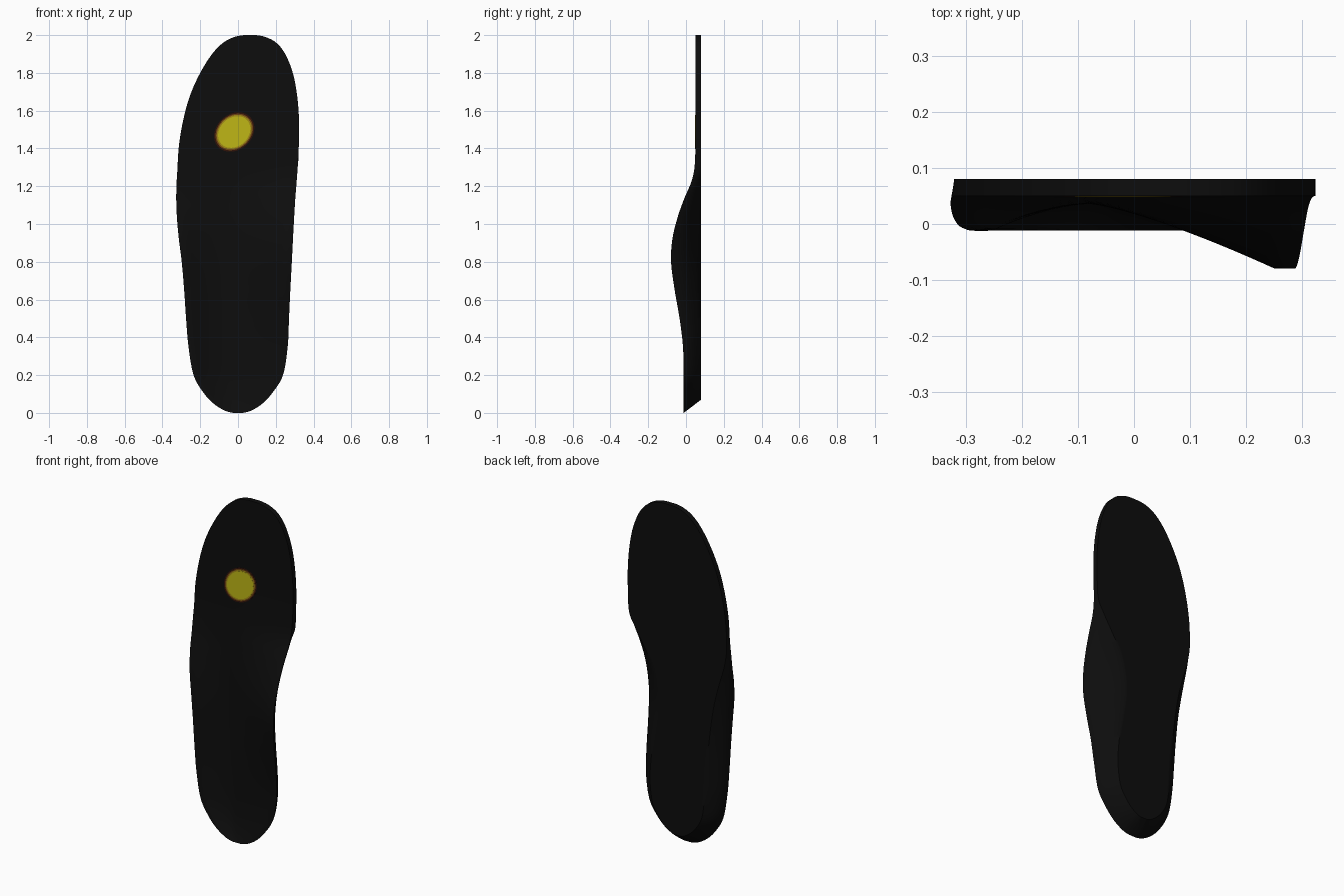
import bpy, bmesh, math

if "Cube" in bpy.data.objects:
    bpy.data.objects.remove(bpy.data.objects["Cube"])

BACK = 0.08          # flat underside plane
NV, SUB, NW = 32, 7, 6

# rim stations, heel to toe: z, left x, right x, left y, right y, floor y
RIM = [
    (0.0, -.025, .025, -.012, -.012, -.012), (.012, -.07, .07, -.012, -.012, -.006),
    (.05, -.13, .13, -.012, -.012, .008), (.11, -.185, .185, -.012, -.012, .022),
    (.2, -.235, .238, -.012, -.013, .031), (.35, -.262, .263, -.012, -.016, .035),
    (.5, -.275, .27, -.012, -.034, .036), (.65, -.285, .277, -.012, -.06, .036),
    (.8, -.298, .285, -.01, -.079, .036), (.92, -.313, .291, -.002, -.072, .038),
    (1.03, -.323, .297, .015, -.046, .041), (1.13, -.327, .303, .036, -.011, .045),
    (1.22, -.325, .31, .046, .027, .048), (1.3, -.32, .316, .05, .045, .05),
    (1.42, -.312, .322, .05, .05, .05), (1.55, -.29, .323, .05, .05, .05),
    (1.68, -.254, .313, .05, .05, .05), (1.8, -.2, .29, .05, .05, .05),
    (1.9, -.137, .25, .05, .05, .05), (1.96, -.078, .202, .05, .05, .05),
    (1.99, -.02, .145, .05, .05, .05), (2.0, .03, .095, .05, .05, .05)]
# underside outline where it is inset from the rim: z, left x, right x
BASE = [
    (.07, -.02, .02), (.078, -.045, .045), (.105, -.085, .085), (.15, -.125, .125),
    (.22, -.16, .162), (.35, -.178, .178), (.5, -.187, .168), (.65, -.203, .143),
    (.8, -.222, .122), (.92, -.243, .132), (1.03, -.272, .163), (1.13, -.302, .22),
    (1.22, -.318, .275), (1.3, -.32, .314)]
BASE += [r[:3] for r in RIM[len(BASE):]]


def spline(rows):
    """Catmull-Rom through table rows, SUB steps per span."""
    out, n = [], len(rows)
    for i in range(n - 1):
        a, b, c, d = (rows[min(max(i + k, 0), n - 1)] for k in (-1, 0, 1, 2))
        for s in range(SUB):
            t = s / SUB
            out.append([.5 * (2 * q + (r - p) * t + (2 * p - 5 * q + 4 * r - e) * t * t
                              + (3 * q - p - 3 * r + e) * t ** 3)
                        for p, q, r, e in zip(a, b, c, d)])
    return out + [list(rows[-1])]


def material(name, rgb):
    m = bpy.data.materials.new(name)
    m.diffuse_color = (*rgb, 1)
    m.use_nodes = True
    m.node_tree.nodes["Principled BSDF"].inputs["Base Color"].default_value = m.diffuse_color
    return m


def add_object(name, bm, mat):
    bmesh.ops.recalc_face_normals(bm, faces=bm.faces)
    me = bpy.data.meshes.new(name)
    bm.to_mesh(me)
    bm.free()
    ob = bpy.data.objects.new(name, me)
    bpy.context.collection.objects.link(ob)
    me.materials.append(mat)
    bpy.ops.object.select_all(action='DESELECT')
    ob.select_set(True)
    bpy.context.view_layer.objects.active = ob
    bpy.ops.object.shade_smooth_by_angle(angle=math.radians(35))
    return ob


# insole body: each station is a closed loop of footbed, right wall, underside, left wall
def section(rim, base):
    z, xl, xr, yl, yr, fl = rim
    bz, bl, br = base
    pts = []
    for j in range(NV + 1):
        v = 2 * j / NV - 1
        right = min(1, max(0, (v + .25) / 1.13)) ** 1.3
        left = min(1, max(0, (-.25 - v) / .65)) ** 1.7
        pts.append((xl + (xr - xl) * j / NV, fl + (yr - fl) * right + (yl - fl) * left, z))

    def wall(x, y, bx):
        for k in range(1, NW):
            t = k / NW
            s = t - .2 * math.sin(math.pi * t)      # gentle outward bulge
            yield (x + (bx - x) * s, y + (BACK - y) * t, z + (bz - z) * t)

    pts += list(wall(xr, yr, br))
    pts += [(br + (bl - br) * j / NV, BACK, bz) for j in range(NV + 1)]
    pts += list(wall(xl, yl, bl))[::-1]
    return pts


bm = bmesh.new()
loops = [[bm.verts.new(p) for p in section(r, b)] for r, b in zip(spline(RIM), spline(BASE))]
n = len(loops[0])
for a, b in zip(loops, loops[1:]):
    for j in range(n):
        k = (j + 1) % n
        bm.faces.new((a[j], a[k], b[k], b[j]))
bm.faces.new(loops[0])
bm.faces.new(loops[-1])
add_object("insole_body", bm, material("black_foam", (.004, .004, .004)))


# pressure spot on the forefoot: stacked thin oval discs fading to dark
def spot(name, scale, y, rgb):
    bm = bmesh.new()
    ca = math.cos(math.radians(42))
    sa = math.sin(math.radians(42))
    ring = []
    for i in range(48):
        t = 2 * math.pi * i / 48
        u, w = .116 * scale * math.cos(t), .094 * scale * math.sin(t)
        ring.append(bm.verts.new((-.02 + u * ca - w * sa, y, 1.487 + u * sa + w * ca)))
    face = bm.faces.new(ring)
    ext = bmesh.ops.extrude_face_region(bm, geom=[face])
    for v in ext['geom']:
        if isinstance(v, bmesh.types.BMVert):
            v.co.y = .052
    add_object(name, bm, material(name + "_colour", rgb))


spot("spot_outer", 1.0, .0494, (.03, .006, .003))
spot("spot_middle", .93, .0490, (.16, .06, .006))
spot("spot_inner_edge", .87, .0486, (.36, .26, .008))
spot("spot_centre", .80, .0482, (.52, .47, .008))
